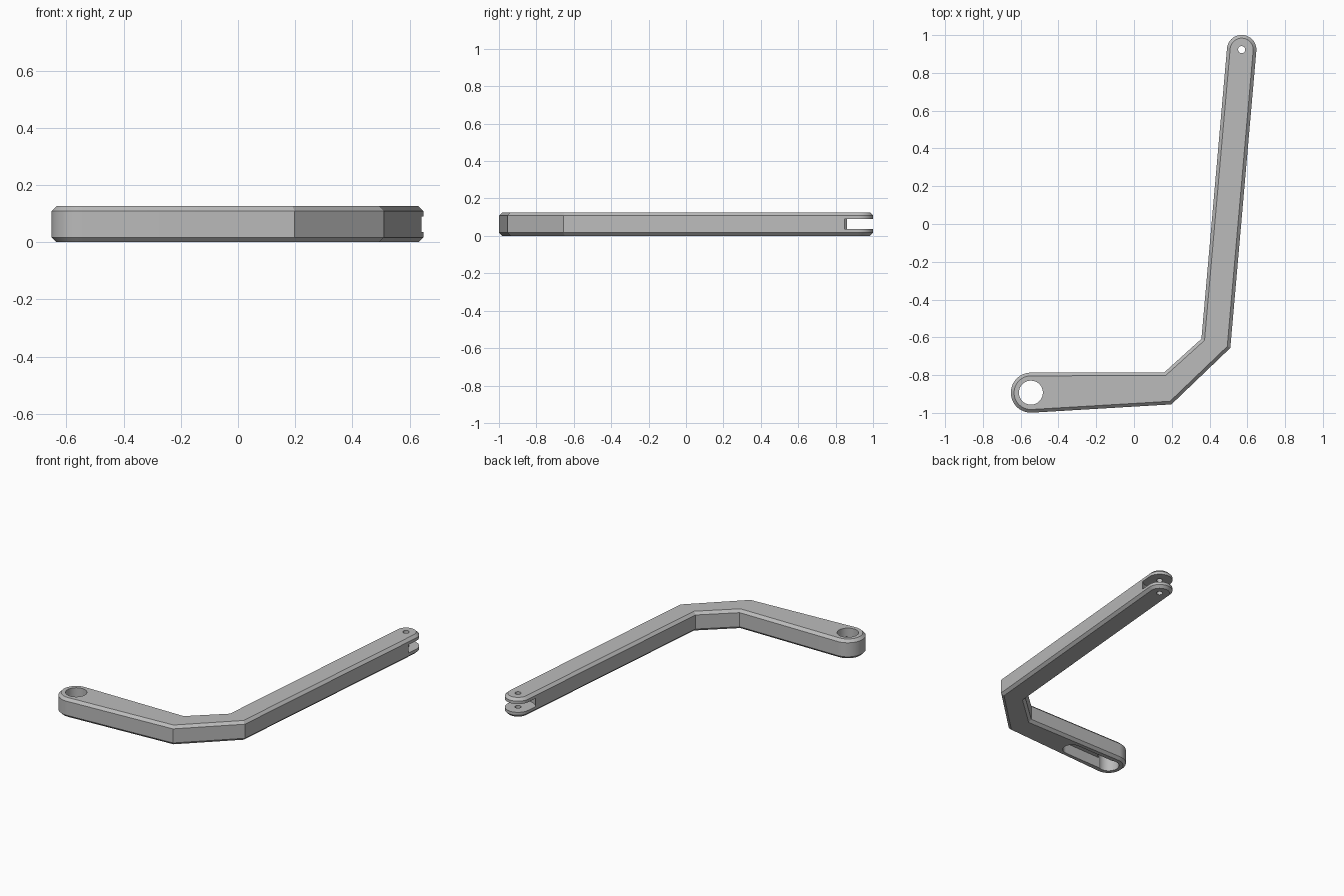
import bpy, bmesh
from math import cos, sin, radians

if "Cube" in bpy.data.objects:
    bpy.data.objects.remove(bpy.data.objects["Cube"], do_unlink=True)

THICK = 0.126
PIVOT = (-0.546, -0.893)   # large bore centre
PIN = (0.57, 0.923)        # fork pin centre


def arc(centre, radius, start, end, steps=32):
    angles = [radians(start + (end - start) * i / steps) for i in range(steps + 1)]
    return [(centre[0] + radius * cos(a), centre[1] + radius * sin(a)) for a in angles]


def prism(name, outline, z0, z1):
    """Extrude a closed counter-clockwise outline between two heights."""
    bm = bmesh.new()
    face = bm.faces.new([bm.verts.new((x, y, z0)) for x, y in outline])
    top = bmesh.ops.extrude_face_region(bm, geom=[face])["geom"]
    bmesh.ops.translate(bm, vec=(0, 0, z1 - z0),
                        verts=[g for g in top if isinstance(g, bmesh.types.BMVert)])
    bmesh.ops.recalc_face_normals(bm, faces=bm.faces)
    mesh = bpy.data.meshes.new(name)
    bm.to_mesh(mesh)
    bm.free()
    obj = bpy.data.objects.new(name, mesh)
    bpy.context.collection.objects.link(obj)
    return obj


def activate(obj):
    bpy.ops.object.select_all(action='DESELECT')
    obj.select_set(True)
    bpy.context.view_layer.objects.active = obj


grey = bpy.data.materials.new("light grey")
grey.use_nodes = True
colour = (0.5, 0.5, 0.5, 1)
grey.diffuse_color = colour
grey.node_tree.nodes["Principled BSDF"].inputs["Base Color"].default_value = colour

# Bent arm body with rounded ends
outline = arc(PIVOT, 0.106, 90, 273)
outline += [(0.198, -0.955), (0.51, -0.656)]
outline += arc(PIN, 0.078, -5, 175)
outline += [(0.357, -0.608), (0.161, -0.785)]
arm = prism("bent_arm", outline, 0, THICK)
arm.data.materials.append(grey)

# Chamfer around the top and bottom rims
chamfer = arm.modifiers.new("chamfer", 'BEVEL')
chamfer.width = 0.017
chamfer.segments = 1
chamfer.limit_method = 'ANGLE'
chamfer.angle_limit = radians(60)

# Bore, pin hole, fork slot and underside pocket
pocket = arc(PIVOT, 0.058, 90, 270) + arc((-0.25, -0.885), 0.058, -90, 90)
cutters = [
    prism("bore_cutter", arc(PIVOT, 0.0635, 0, 354, 59), -0.1, 0.3),
    prism("pin_cutter", arc(PIN, 0.019, 0, 345, 23), -0.1, 0.3),
    prism("fork_cutter", arc(PIN, 0.105, 0, 354, 59), 0.036, 0.09),
    prism("pocket_cutter", pocket, -0.1, 0.07),
]
for cutter in cutters:
    cutter.hide_render = True
    cut = arm.modifiers.new(cutter.name, 'BOOLEAN')
    cut.operation = 'DIFFERENCE'
    cut.solver = 'EXACT'
    cut.object = cutter

# Apply the cuts, then smooth the round walls
activate(arm)
for name in [m.name for m in arm.modifiers]:
    bpy.ops.object.modifier_apply(modifier=name)
for cutter in cutters:
    bpy.data.objects.remove(cutter, do_unlink=True)
activate(arm)
bpy.ops.object.shade_smooth_by_angle(angle=radians(25))
